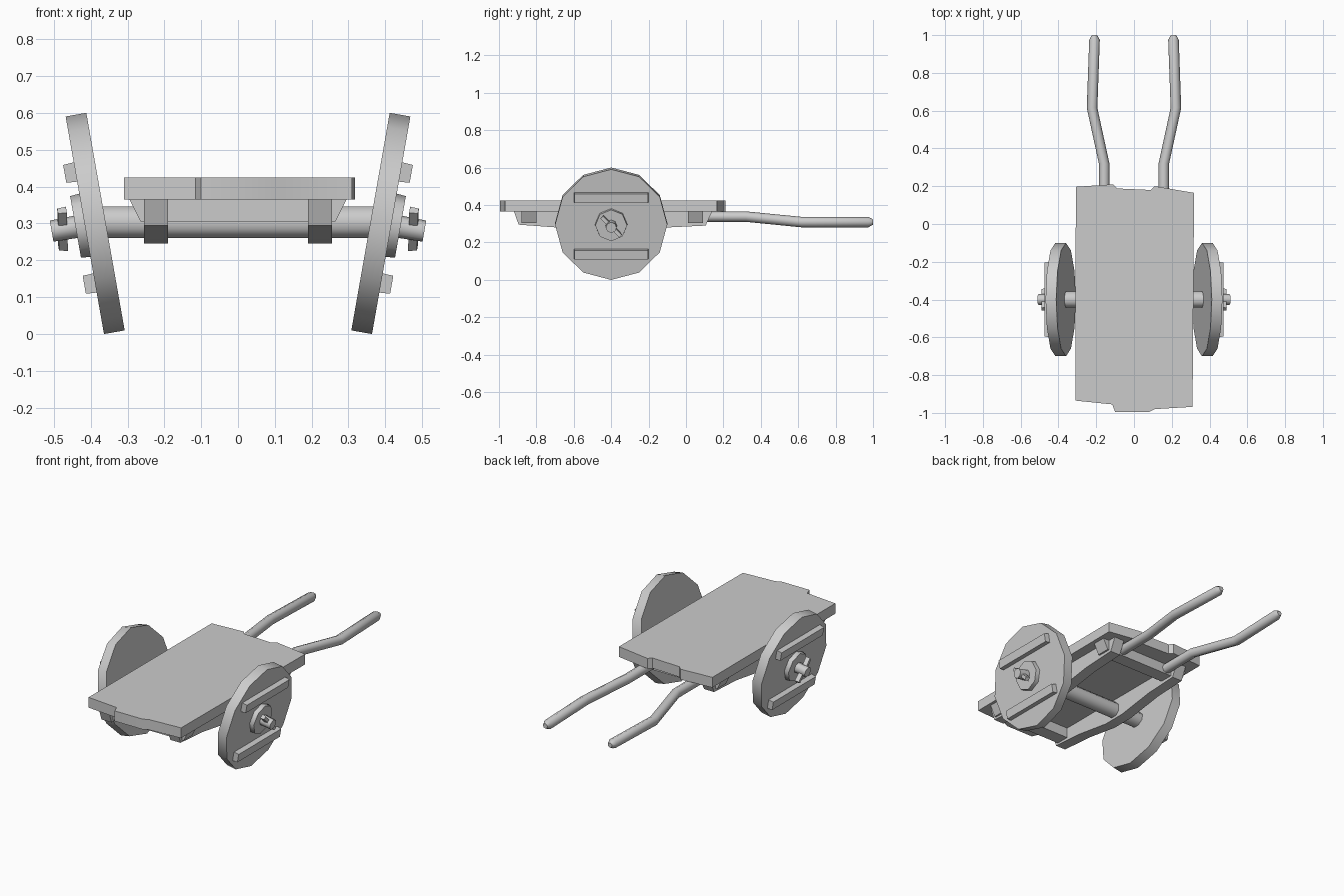
import bpy, bmesh
from math import radians, pi
from mathutils import Matrix, Vector

if "Cube" in bpy.data.objects:
    bpy.data.objects.remove(bpy.data.objects["Cube"])


def finish(name, bm, mirror=False, angle=35):
    bmesh.ops.recalc_face_normals(bm, faces=bm.faces)
    me = bpy.data.meshes.new(name)
    bm.to_mesh(me)
    bm.free()
    ob = bpy.data.objects.new(name, me)
    bpy.context.collection.objects.link(ob)
    bpy.ops.object.select_all(action='DESELECT')
    ob.select_set(True)
    bpy.context.view_layer.objects.active = ob
    bpy.ops.object.shade_smooth_by_angle(angle=radians(angle))
    if mirror:
        mod = ob.modifiers.new("Mirror", 'MIRROR')
        mod.use_mirror_merge = False
    return ob


def prism(name, pts, offset, mirror=False):
    """Extrude a planar outline of 3D points along an offset."""
    bm = bmesh.new()
    face = bm.faces.new([bm.verts.new(p) for p in pts])
    res = bmesh.ops.extrude_face_region(bm, geom=[face], use_keep_orig=True)
    new = [g for g in res['geom'] if isinstance(g, bmesh.types.BMVert)]
    bmesh.ops.translate(bm, verts=new, vec=offset)
    return finish(name, bm, mirror)


def rod(name, sides, r1, r2, depth, matrix, mirror=False, angle=50):
    bm = bmesh.new()
    bmesh.ops.create_cone(bm, cap_ends=True, segments=sides, radius1=r1,
                          radius2=r2, depth=depth, matrix=matrix)
    return finish(name, bm, mirror, angle)


def block(name, size, taper, matrix, mirror=False):
    """Box whose local +z face is scaled by taper."""
    bm = bmesh.new()
    bmesh.ops.create_cube(bm, size=1)
    for v in bm.verts:
        k = taper if v.co.z > 0 else 1
        v.co = Vector((v.co.x * size[0] * k, v.co.y * size[1] * (1 + k) / 2
                       if k == 1 else v.co.y * size[1] * 0.98, v.co.z * size[2]))
    bm.transform(matrix)
    return finish(name, bm, mirror)


# Deck: three uneven planks joined in one slab
outline = [(-0.31, -0.935), (-0.115, -0.955), (-0.10, -0.995), (0.08, -0.995),
           (0.11, -0.98), (0.31, -0.968), (0.318, 0.165), (0.11, 0.20),
           (0.09, 0.18), (-0.09, 0.188), (-0.11, 0.21), (-0.308, 0.197)]
prism("deck", [(x, y, 0.365) for x, y in outline], (0, 0, 0.06))

# Side rails, deepest over the axle
rail = [(-0.92, 0.366), (-0.895, 0.295), (-0.69, 0.28), (-0.47, 0.246),
        (-0.33, 0.246), (-0.10, 0.28), (0.105, 0.29), (0.14, 0.366)]
prism("side_rail", [(0.19, y, z) for y, z in rail], (0.065, 0, 0), True)

# Cross beams with slanted ends
for name, y in (("front_cross_beam", -0.88), ("rear_cross_beam", 0.01)):
    prism(name, [(-0.295, y, 0.366), (-0.265, y, 0.305),
                 (0.265, y, 0.305), (0.295, y, 0.366)], (0, 0.08, 0))

# Axle
rod("axle", 8, 0.046, 0.046, 0.76, Matrix.Translation((0, -0.4, 0.303))
    @ Matrix.Rotation(pi / 2, 4, 'Y') @ Matrix.Rotation(pi / 8, 4, 'Z'))

# Cambered wheels: local z points outward, local x points down
W = Matrix.Translation((0.388, -0.4, 0.3)) @ Matrix.Rotation(radians(100), 4, 'Y')


def at(x, y, z):
    return W @ Matrix.Translation((x, y, z))


rod("wheel", 12, 0.3, 0.3, 0.057, W, True)
rod("wheel_hub", 8, 0.092, 0.085, 0.082, at(0, 0, 0.013), True)
rod("axle_tip", 8, 0.032, 0.029, 0.14, at(0, 0, 0.05), True)
for name, x in (("upper_wheel_slat", -0.147), ("lower_wheel_slat", 0.159)):
    block(name, (0.056, 0.4, 0.05), 0.88, at(x, 0, 0.033), True)

# Linch pin through the axle tip
block("linch_pin", (0.024, 0.145, 0.024), 0.8,
      at(0, 0, 0.09) @ Matrix.Rotation(radians(-45), 4, 'Z')
      @ Matrix.Rotation(radians(6), 4, 'X'), True)

# Bent handles with chamfered tips
path = [(0.158, 0.0, 0.338, 0.028), (0.158, 0.32, 0.338, 0.028),
        (0.222, 0.615, 0.309, 0.028), (0.209, 0.975, 0.309, 0.028),
        (0.209, 1.0, 0.309, 0.014)]
bm = bmesh.new()
rings = []
for x, y, z, r in path:
    res = bmesh.ops.create_circle(
        bm, segments=8, radius=r,
        matrix=Matrix.Translation((x, y, z)) @ Matrix.Rotation(pi / 2, 4, 'X'))
    rings.append(res['verts'])
for a, b in zip(rings, rings[1:]):
    for i in range(8):
        j = (i + 1) % 8
        bm.faces.new((a[i], a[j], b[j], b[i]))
bm.faces.new(rings[0])
bm.faces.new(rings[-1])
finish("handle", bm, True, 50)
